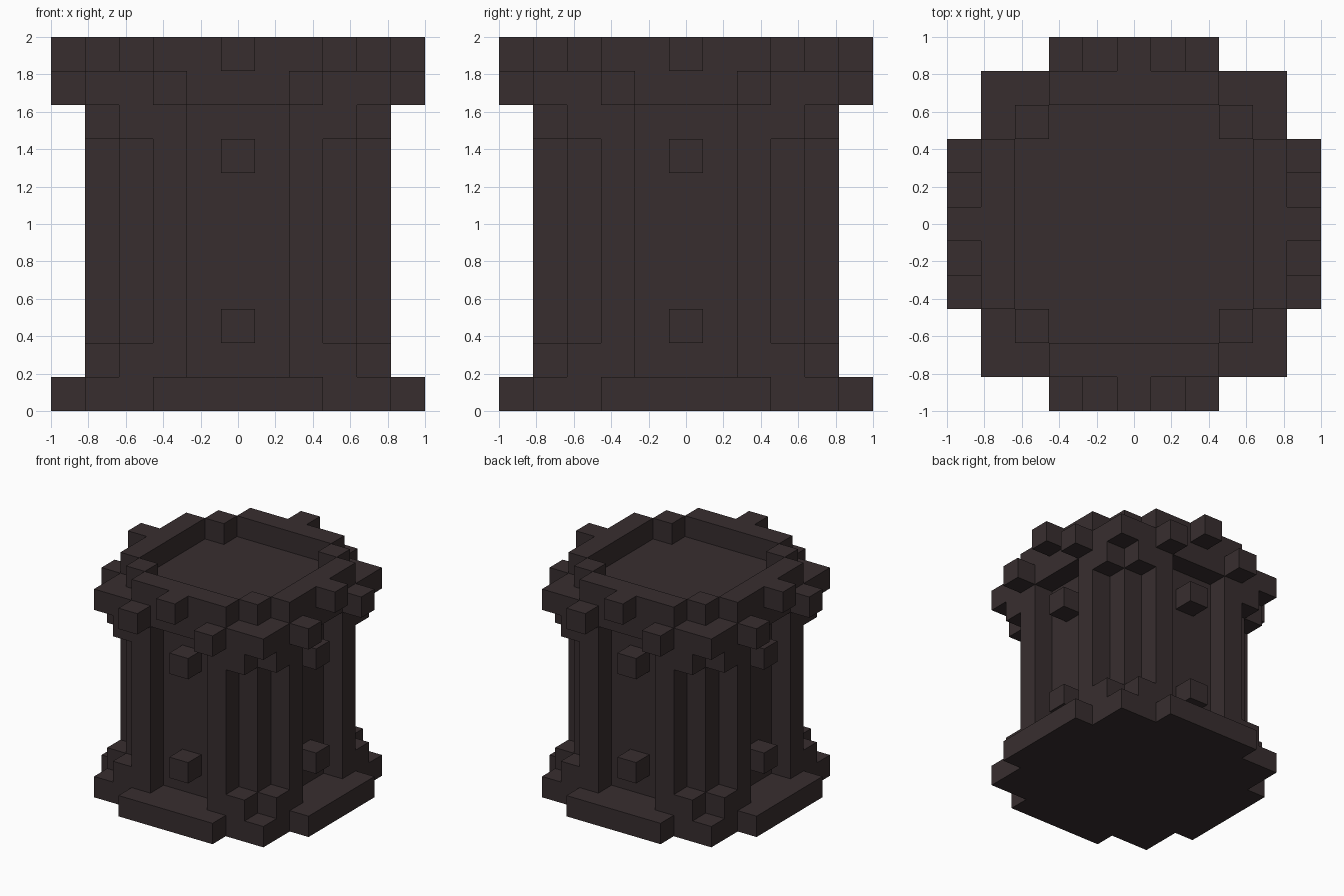
import bpy
import bmesh
from mathutils import Matrix

U = 2 / 11  # size of one block

cube = bpy.data.objects.get("Cube")
if cube:
    bpy.data.objects.remove(cube, do_unlink=True)

stone = bpy.data.materials.new("dark_stone")
stone.use_nodes = True
stone.diffuse_color = (0.039, 0.027, 0.028, 1)
stone.node_tree.nodes["Principled BSDF"].inputs["Base Color"].default_value = stone.diffuse_color


def turn(point, quarters):
    x, y = point
    for _ in range(quarters):
        x, y = -y, x
    return x, y


def prism(bm, outline, low, high):
    """Extrude a flat outline, given in blocks, between two heights."""
    face = bm.faces.new([bm.verts.new((x * U, y * U, low * U)) for x, y in outline])
    top = bmesh.ops.extrude_face_region(bm, geom=[face], use_keep_orig=True)
    verts = [v for v in top["geom"] if isinstance(v, bmesh.types.BMVert)]
    bmesh.ops.translate(bm, verts=verts, vec=(0, 0, (high - low) * U))


def finish(name, bm):
    bmesh.ops.recalc_face_normals(bm, faces=bm.faces)
    mesh = bpy.data.meshes.new(name)
    bm.to_mesh(mesh)
    bm.free()
    mesh.materials.append(stone)
    bpy.context.collection.objects.link(bpy.data.objects.new(name, mesh))


def layer(name, quarter, low, high):
    """Solid layer whose outline is one quarter repeated around the axis."""
    bm = bmesh.new()
    prism(bm, [turn(p, q) for q in range(4) for p in quarter], low, high)
    finish(name, bm)


def four_sides(name, outline, low, high):
    """The same block on each of the four sides."""
    bm = bmesh.new()
    for q in range(4):
        prism(bm, [turn(p, q) for p in outline], low, high)
    finish(name, bm)


def cell(x, y):
    return [(x - .5, y - .5), (x + .5, y - .5), (x + .5, y + .5), (x - .5, y + .5)]


# Plinth with a step on each side
layer("plinth", [(-2.5, -5.5), (2.5, -5.5), (2.5, -4.5), (4.5, -4.5), (4.5, -2.5)], 0, 1)

# Shaft with recessed panels and fluted corners, closed by a collar at each end
panel = [(-1.5, -3.5), (1.5, -3.5), (1.5, -4.5)]
collar = panel + [(3.5, -4.5), (3.5, -3.5), (4.5, -3.5), (4.5, -1.5)]
fluted = panel + [(2.5, -4.5), (2.5, -3.5), (3.5, -3.5), (3.5, -2.5), (4.5, -2.5), (4.5, -1.5)]
layer("lower_collar", collar, 1, 2)
layer("fluted_shaft", fluted, 2, 8)
layer("upper_collar", collar, 8, 9)

# Studs on the panels
four_sides("lower_studs", cell(0, -4), 2, 3)
four_sides("upper_studs", cell(0, -4), 7, 8)

# Capital slab with a pair of brackets on each side
layer("capital_slab", [(4.5, -4.5)], 9, 10)
four_sides("left_brackets", cell(2, -5), 9, 10)
four_sides("right_brackets", cell(-2, -5), 9, 10)

# Raised rim with a central knob per side, and corner posts
rim = [(-2.5, -3.5), (-2.5, -4.5), (-.5, -4.5), (-.5, -5.5),
       (.5, -5.5), (.5, -4.5), (2.5, -4.5), (2.5, -3.5)]
four_sides("rim_walls", rim, 10, 11)
four_sides("rim_corner_posts", cell(3, -3), 10, 11)
